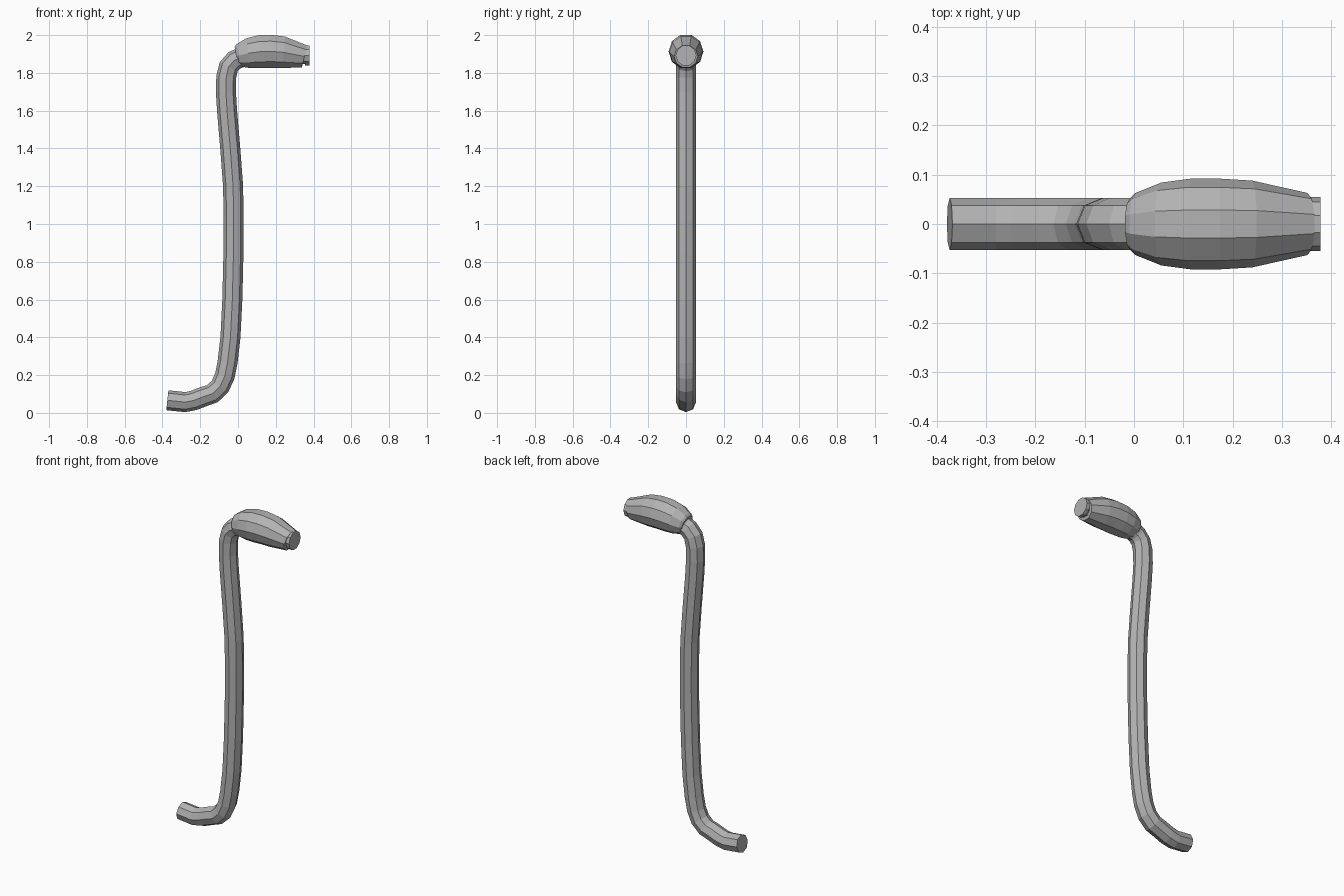
import bpy, bmesh, math
from mathutils import Vector

if "Cube" in bpy.data.objects:
    bpy.data.objects.remove(bpy.data.objects["Cube"])

metal = bpy.data.materials.new("grey metal")
metal.diffuse_color = (0.45, 0.45, 0.45, 1)
metal.use_nodes = True
metal.node_tree.nodes["Principled BSDF"].inputs["Base Color"].default_value = metal.diffuse_color


def sweep(name, rings, sides):
    """Skin polygon rings (x, z, radius, axis angle in degrees) lying along the xz plane."""
    bm = bmesh.new()
    loops = []
    for x, z, r, deg in rings:
        a = math.radians(deg)
        normal = Vector((-math.sin(a), 0, math.cos(a)))
        loop = []
        for i in range(sides):
            t = 2 * math.pi * i / sides
            loop.append(bm.verts.new(Vector((x, 0, z)) + r * math.cos(t) * Vector((0, 1, 0))
                                     + r * math.sin(t) * normal))
        loops.append(loop)
    for a, b in zip(loops, loops[1:]):
        for i in range(sides):
            j = (i + 1) % sides
            bm.faces.new((a[i], a[j], b[j], b[i]))
    bm.faces.new(loops[0])
    bm.faces.new(loops[-1])
    bmesh.ops.recalc_face_normals(bm, faces=bm.faces)
    mesh = bpy.data.meshes.new(name)
    bm.to_mesh(mesh)
    bm.free()
    mesh.materials.append(metal)
    obj = bpy.data.objects.new(name, mesh)
    bpy.context.collection.objects.link(obj)
    return obj


# Bent eight-sided pipe: foot, long gently curved riser, top elbow
path = [(-0.374, 0.067), (-0.28, 0.057), (-0.235, 0.066), (-0.18, 0.087), (-0.135, 0.102),
        (-0.095, 0.14), (-0.07, 0.195), (-0.055, 0.27), (-0.04, 0.4), (-0.03, 0.6),
        (-0.024, 0.85), (-0.023, 1.02), (-0.026, 1.2), (-0.041, 1.4), (-0.058, 1.6),
        (-0.064, 1.7), (-0.062, 1.78), (-0.049, 1.833), (-0.02, 1.866), (0.03, 1.888)]
pipe = []
for i, (x, z) in enumerate(path):
    x0, z0 = path[max(i - 1, 0)]
    x1, z1 = path[min(i + 1, len(path) - 1)]
    pipe.append((x, z, 0.053, math.degrees(math.atan2(z1 - z0, x1 - x0))))
sweep("pipe", pipe, 8)

# Ten-sided bulging shower head
sweep("shower_head", [
    (-0.008, 1.890, 0.052, 12), (0.003, 1.892, 0.063, 12), (0.055, 1.904, 0.084, 9),
    (0.115, 1.912, 0.092, 4), (0.175, 1.914, 0.092, 0), (0.24, 1.909, 0.088, -6),
    (0.352, 1.887, 0.063, -14), (0.353, 1.888, 0.050, -14)], 10)

# Spray plate on the end of the head, joined by a short neck
sweep("spray_plate", [
    (0.34, 1.892, 0.048, -8), (0.356, 1.892, 0.048, 0),
    (0.356, 1.892, 0.055, 0), (0.378, 1.892, 0.055, 0)], 10)
